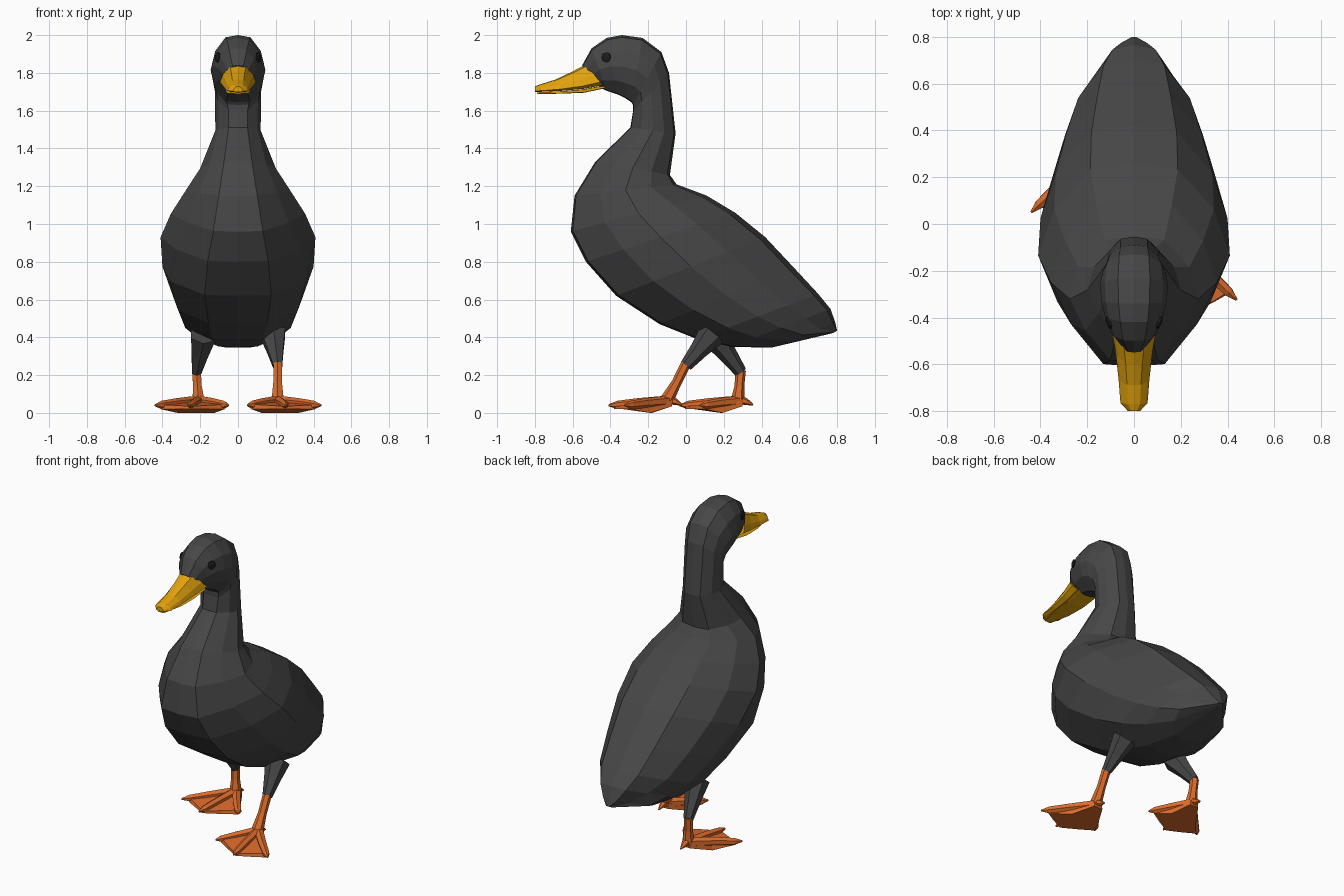
import bpy, bmesh, math
from mathutils import Vector

if "Cube" in bpy.data.objects:
    bpy.data.objects.remove(bpy.data.objects["Cube"])


def material(name, rgb):
    m = bpy.data.materials.new(name)
    m.diffuse_color = (*rgb, 1)
    m.use_nodes = True
    m.node_tree.nodes["Principled BSDF"].inputs["Base Color"].default_value = m.diffuse_color
    return m


GREY = material("charcoal feathers", (0.062, 0.062, 0.062))
YELLOW = material("yellow bill", (0.75, 0.36, 0.004))
ORANGE = material("orange legs", (0.72, 0.15, 0.025))
BLACK = material("black eye", (0.012, 0.012, 0.012))


def finish(name, bm, mat):
    bmesh.ops.recalc_face_normals(bm, faces=bm.faces)
    me = bpy.data.meshes.new(name)
    bm.to_mesh(me)
    bm.free()
    me.materials.append(mat)
    ob = bpy.data.objects.new(name, me)
    bpy.context.collection.objects.link(ob)
    return ob


def loft(name, rings, mat):
    """Skin a list of equal-length point rings and cap both ends."""
    bm = bmesh.new()
    vs = [[bm.verts.new(p) for p in r] for r in rings]
    n = len(vs[0])
    for a, b in zip(vs, vs[1:]):
        for i in range(n):
            j = (i + 1) % n
            bm.faces.new((a[i], a[j], b[j], b[i]))
    bm.faces.new(vs[0])
    bm.faces.new(vs[-1][::-1])
    return finish(name, bm, mat)


# half cross-section: (width fraction, position from front/bottom -1 to back/top +1)
HALF = [(0, 1), (.47, .93), (.86, .5), (1, 0), (.86, -.5), (.42, -.97), (0, -1)]
SECTION = HALF + [(-x, t) for x, t in HALF[-2:0:-1]]


def spine_loft(name, rows, mat, section=SECTION):
    """rows: front y, front z, back y, back z, half width, optional fullness of front and back"""
    rings = []
    for fy, fz, by, bz, w, *full in rows:
        kf, kb = full or (1, 1)
        f, b = Vector((0, fy, fz)), Vector((0, by, bz))
        rings.append([f.lerp(b, (t + 1) / 2) +
                      Vector((x * w * (kf if t < 0 else kb if t > 0 else 1), 0, 0))
                      for x, t in section])
    return loft(name, rings, mat)


def tube(name, pts, radii, mat, sides=6):
    pts = [Vector(p) for p in pts]
    rings = []
    for i, (p, r) in enumerate(zip(pts, radii)):
        d = (pts[min(i + 1, len(pts) - 1)] - pts[max(i - 1, 0)]).normalized()
        u = d.cross(Vector((1, 0.01, 0.02))).normalized()
        v = d.cross(u)
        rx, ry = r if isinstance(r, tuple) else (r, r)
        rings.append([p + u * ry * math.cos(a) + v * rx * math.sin(a)
                      for a in (2 * math.pi * k / sides for k in range(sides))])
    return loft(name, rings, mat)


# head, neck, body and tail as one skin
spine_loft("body", [
    (-.45, 1.72, -.55, 1.84, .06),
    (-.42, 1.705, -.50, 1.93, .10),
    (-.36, 1.685, -.42, 1.985, .125),
    (-.32, 1.665, -.34, 2.0, .14),
    (-.29, 1.645, -.23, 1.985, .145),
    (-.28, 1.63, -.13, 1.91, .135),
    (-.28, 1.60, -.09, 1.80, .122),
    (-.295, 1.51, -.055, 1.48, .12),
    (-.48, 1.33, -.085, 1.26, .20, .88, 1),
    (-.59, 1.15, -.05, 1.21, .275, .88, 1),
    (-.61, .96, .11, 1.15, .355, .88, .97),
    (-.53, .80, .26, 1.06, .41, .93, .97),
    (-.37, .62, .42, .93, .40, 1.05, .97),
    (-.14, .47, .57, .77, .345, 1.07, .97),
    (.06, .39, .70, .63, .295, 1.1, .94),
    (.24, .35, .765, .55, .23, 1.1, .85),
    (.45, .345, .79, .48, .165, 1, .65),
    (.78, .423, .80, .435, .02)], GREY)

# bill: domed upper half and thin lower half
BILL = [(0, 1), (.45, .85), (.85, .0), (1, -.7), (.7, -1), (-.7, -1), (-1, -.7), (-.85, 0), (-.45, .85)]
spine_loft("upper_bill", [
    (-.44, 1.735, -.53, 1.845, .095),
    (-.54, 1.716, -.60, 1.808, .079),
    (-.66, 1.705, -.69, 1.765, .066),
    (-.765, 1.70, -.77, 1.74, .058),
    (-.80, 1.70, -.80, 1.728, .026)], YELLOW, BILL)
spine_loft("lower_bill", [
    (-.43, 1.718, -.43, 1.735, .07),
    (-.54, 1.695, -.54, 1.714, .062),
    (-.66, 1.69, -.66, 1.703, .053),
    (-.79, 1.688, -.79, 1.697, .022)], YELLOW, BILL)

# eyes
for s, side in ((1, "right"), (-1, "left")):
    tube(side + "_eye", [(s * .08, -.41, 1.88), (s * .111, -.425, 1.882), (s * .116, -.427, 1.882)],
         [.027, .027, .014], BLACK, 8)


def leg(side, s, hip, ankle, heel):
    x, hy, hz = hip
    ax, ay, az = ankle
    fx, fy, fz = heel
    P = lambda dx, dy, z: (s * (fx + dx), fy + dy, z)
    tube(side + "_thigh", [(s * x, hy, hz), (s * (x + ax) / 2, (hy + ay) / 2, (hz + az) / 2),
                           (s * ax, ay, az)], [(.075, .075), (.05, .05), (.028, .033)], GREY)
    tube(side + "_shank", [(s * ax, ay, az + .01), (s * (ax + fx) / 2, (ay + fy) / 2, (az + fz) / 2),
                           P(0, 0, fz)], [.027, .026, .036], ORANGE)
    # three front toes with claws, and a small hind toe
    for k, (dx, dy) in enumerate([(.23, -.225), (.045, -.31), (-.16, -.20)]):
        tube(f"{side}_toe_{k + 1}", [P(0, .01, .062), P(dx * .5, dy * .5, .052),
                                     P(dx * .85, dy * .85, .042), P(dx, dy, .04)],
             [.03, .026, .022, .005], ORANGE)
    tube(side + "_hind_toe", [P(0, 0, .075), P(.0, .045, .058), P(.0, .08, .043)],
         [.025, .018, .004], ORANGE)
    # webbing between the toes, higher at the heel
    outline = [(-.03, .025), (.03, .025), (.11, -.09), (.20, -.195), (.13, -.235), (.04, -.28),
               (-.06, -.225), (-.14, -.175), (-.085, -.08)]
    rise = lambda dy: .035 + .03 * max(0, (dy + .28) / .31)
    under = lambda dy: .035 if dy > 0 else 0 if dy > -.1 else .02
    loft(side + "_web", [[P(dx, dy, under(dy)) for dx, dy in outline],
                         [P(dx * .93, dy, rise(dy)) for dx, dy in outline]], ORANGE)


leg("right", 1, (.185, .14, .42), (.21, 0, .25), (.21, -.10, .07))
leg("left", -1, (.185, .15, .41), (.22, .29, .215), (.21, .275, .07))
